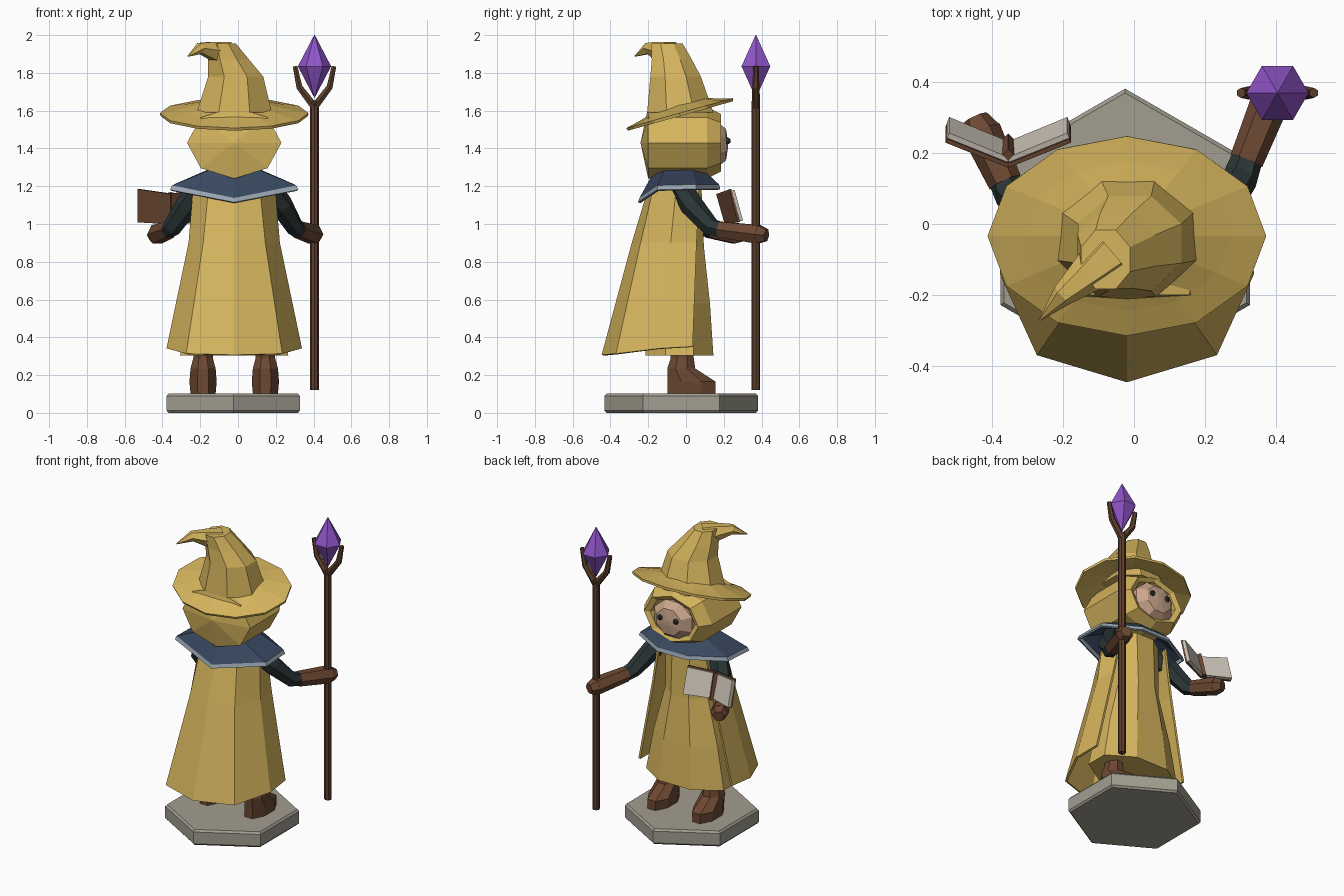
import bpy, bmesh
from math import sin, cos, pi, radians
from mathutils import Vector

if "Cube" in bpy.data.objects:
    bpy.data.objects.remove(bpy.data.objects["Cube"])

CX = -0.02  # symmetry line of the figure


def material(name, r, g, b):
    m = bpy.data.materials.new(name)
    m.use_nodes = True
    m.diffuse_color = (r, g, b, 1)
    m.node_tree.nodes["Principled BSDF"].inputs["Base Color"].default_value = (r, g, b, 1)
    return m


YELLOW = material("mustard cloth", 0.67, 0.46, 0.11)
BROWN = material("brown leather", 0.15, 0.065, 0.032)
WOOD = material("dark wood", 0.11, 0.05, 0.026)
NAVY = material("navy cloth", 0.04, 0.065, 0.115)
TEAL = material("dark sleeve", 0.024, 0.035, 0.036)
STONE = material("grey stone", 0.36, 0.34, 0.28)
TRIM = material("pale trim", 0.32, 0.38, 0.44)
PURPLE = material("purple crystal", 0.28, 0.09, 0.58)
PAPER = material("paper", 0.62, 0.57, 0.49)
SKIN = material("skin", 0.6, 0.38, 0.26)


def ring(cx, cy, cz, rx, ry, n=8, turn=0.0, upright=False):
    """Polygon around z, or around y when upright."""
    pts = []
    for i in range(n):
        a = 2 * pi * i / n + radians(turn)
        u, v = rx * cos(a), ry * sin(a)
        pts.append((cx + u, cy, cz + v) if upright else (cx + u, cy + v, cz))
    return pts


def loft(name, rows, mats, closed=True, caps=True, thick=0, row_mat=None):
    """Skin a list of equally long point rows."""
    bm = bmesh.new()
    rows = [[bm.verts.new(p) for p in r] for r in rows]
    n = len(rows[0])
    for k in range(len(rows) - 1):
        for i in range(n if closed else n - 1):
            j = (i + 1) % n
            f = bm.faces.new((rows[k][i], rows[k][j], rows[k + 1][j], rows[k + 1][i]))
            f.material_index = row_mat(k) if row_mat else 0
    if caps:
        bm.faces.new(rows[0])
        bm.faces.new(rows[-1])
    bmesh.ops.recalc_face_normals(bm, faces=bm.faces)
    me = bpy.data.meshes.new(name)
    bm.to_mesh(me)
    bm.free()
    ob = bpy.data.objects.new(name, me)
    bpy.context.collection.objects.link(ob)
    for m in mats:
        me.materials.append(m)
    if thick:
        mod = ob.modifiers.new("thickness", "SOLIDIFY")
        mod.thickness = thick
        mod.offset = 0
    return ob


def tube(name, path, radii, mat, n=6):
    """Faceted tube following a path."""
    path = [Vector(p) for p in path]
    rows = []
    for i, p in enumerate(path):
        d = (path[min(i + 1, len(path) - 1)] - path[max(i - 1, 0)]).normalized()
        q = d.to_track_quat('Z', 'Y')
        rows.append([p + q @ Vector(v) for v in ring(0, 0, 0, radii[i], radii[i], n)])
    return loft(name, rows, [mat])


def mirrored(half, z_shift=0, s=1.0):
    """Half outline (first point on the symmetry line or its left edge) to full row."""
    right = [(CX + x * s, y * s, z + z_shift) for x, y, z in half]
    left = [(CX - x * s, y * s, z + z_shift) for x, y, z in half if x > 0]
    return left[::-1] + right


# Stone base
loft("base", [ring(-0.025, -0.025, z, r, r, 6, 30) for z, r in
              ((0, 0.395), (0.012, 0.407), (0.09, 0.407), (0.103, 0.395))], [STONE])

# Boots
for side, x in (("right", -0.185), ("left", 0.145)):
    loft(side + "_boot", [ring(x, cy, z, rx, ry, 8, 22.5) for cy, z, rx, ry in
         ((0.03, 0.103, 0.072, 0.138), (0.03, 0.165, 0.078, 0.138),
          (-0.025, 0.235, 0.072, 0.08), (-0.02, 0.29, 0.056, 0.066),
          (-0.02, 0.42, 0.056, 0.066))], [BROWN])

# Robe
loft("robe", [ring(CX, cy, z, rx, ry, 8, 22.5) for cy, z, rx, ry in
     ((-0.035, 0.305, 0.31, 0.195), (-0.035, 0.58, 0.255, 0.175),
      (-0.03, 0.88, 0.17, 0.135), (-0.03, 1.22, 0.17, 0.12))], [YELLOW])

# Long open cloak
cloak_rows = (
    [(0, -0.19, 1.2), (0.13, -0.165, 1.2), (0.21, -0.05, 1.2), (0.17, 0.07, 1.2)],
    [(0, -0.28, 0.9), (0.16, -0.235, 0.9), (0.235, -0.08, 0.9), (0.225, 0.055, 0.9)],
    [(0, -0.44, 0.305), (0.25, -0.365, 0.312), (0.352, -0.14, 0.34), (0.34, 0.035, 0.35)])
loft("cloak", [mirrored(r) for r in cloak_rows], [YELLOW], closed=False, caps=False, thick=0.014)

# Shoulder cape with pale trim
neck = [(0, -0.16, 1.28), (0.13, -0.11, 1.28), (0.14, 0.03, 1.28), (0.07, 0.1, 1.27)]
edge = [(0, -0.24, 1.135), (0.325, -0.145, 1.2), (0.315, 0.05, 1.205), (0.1, 0.17, 1.205)]
loft("shoulder_cape", [mirrored(neck), mirrored(edge), mirrored(edge, -0.022, 1.03)],
     [NAVY, TRIM], caps=False, thick=0.014, row_mat=lambda k: k)

# Arms
arms = {"left": ((0.16, -0.03, 1.2), (0.23, 0.03, 1.1), (0.3, 0.13, 0.985), (0.325, 0.2, 0.965), (0.4, 0.385, 0.945)),
        "right": ((-0.2, -0.03, 1.2), (-0.27, 0.02, 1.1), (-0.35, 0.09, 0.98), (-0.37, 0.13, 0.965), (-0.43, 0.26, 0.945))}
for side, (a, b, c, d, e) in arms.items():
    tube(side + "_sleeve", (a, b, c, d), (0.06, 0.062, 0.05, 0.043), TEAL)
    tube(side + "_forearm", (Vector(c).lerp(Vector(d), 0.7), e), (0.048, 0.056), BROWN)
    end = Vector(e)
    away = (end - Vector(d)).normalized() * 0.045
    tube(side + "_hand", (end - away * 0.5, end, end + away), (0.05, 0.054, 0.036), BROWN)

# Hood with recessed opening
loft("hood", [ring(CX, y, 1.43, r * 0.25, r * 0.19, 8, 0, True) for y, r in
     ((-0.24, 0.02), (-0.2, 1), (0.11, 1), (0.185, 0.8), (0.17, 0.66), (0.1, 0.62))],
     [YELLOW], thick=0)

# Face and eyes
loft("face", [ring(CX, y, 1.42, rx, rz, 8, 22.5, True) for y, rx, rz in
     ((0.08, 0.15, 0.13), (0.165, 0.15, 0.13), (0.212, 0.095, 0.09), (0.222, 0.02, 0.02))], [SKIN])
for side, s in (("right", -1), ("left", 1)):
    loft(side + "_eye", [ring(CX + s * 0.058, y, 1.44, r, r, 8, 0, True) for y, r in
         ((0.2, 0.016), (0.222, 0.018), (0.235, 0.01))], [TEAL])


# Hat brim, tilted up toward the face
def brim_row(s, lift):
    return [(x, y, 1.58 + 0.28 * (y + 0.03) + lift) for x, y, z in
            ring(CX, -0.032, 0, 0.392 * s, 0.28 * s, 12)]


loft("hat_brim", [brim_row(1, 0), brim_row(0.75, 0.018), brim_row(0.45, 0.045)],
     [YELLOW], caps=False, thick=0.016)

# Bent hat crown and drooping tip
loft("hat_crown", [ring(cx, cy, z, rx, ry, 8, 22.5) for cx, cy, z, rx, ry in
     ((-0.02, -0.03, 1.59, 0.215, 0.19), (-0.012, -0.055, 1.78, 0.158, 0.145),
      (-0.05, -0.075, 1.87, 0.118, 0.115), (-0.08, -0.1, 1.955, 0.075, 0.09))], [YELLOW])
tube("hat_tip", ((-0.07, -0.09, 1.9), (-0.14, -0.15, 1.92), (-0.2, -0.2, 1.93), (-0.265, -0.27, 1.888)),
     (0.075, 0.052, 0.033, 0.003), YELLOW)

# Staff with forked head and crystal
SX, SY = 0.405, 0.37
tube("staff", ((SX, SY, 0.12), (SX, SY, 1.65)), (0.023, 0.023), WOOD, 8)
for side, s in (("right", -1), ("left", 1)):
    tube(side + "_prong", ((SX, SY, 1.62), (SX + s * 0.08, SY, 1.725), (SX + s * 0.103, SY, 1.835)),
         (0.023, 0.019, 0.014), WOOD)
loft("crystal", [ring(SX, SY, z, r, r, 6) for z, r in
     ((1.67, 0.002), (1.835, 0.088), (2.0, 0.002))], [PURPLE])

# Open book: leaning covers, page blocks and a spine ribbon
BX = -0.355
for side, s in (("right", -1), ("left", 1)):
    for part, mat, w, inset, off, t in (("cover", BROWN, 0.175, 0, 0, 0.012),
                                        ("pages", PAPER, 0.17, 0.006, 0.014, 0.018)):
        low = [(BX, 0.21 + off, 1.0 + inset), (BX + s * w, 0.28 + off, 1.01 + inset)]
        high = [(BX, 0.165 + off, 1.16 - inset), (BX + s * w, 0.235 + off, 1.185 - inset)]
        loft(side + "_book_" + part, [low, high], [mat], closed=False, caps=False, thick=t)
tube("book_ribbon", ((BX, 0.24, 1.0), (BX, 0.195, 1.165)), (0.016, 0.016), BROWN, 4)
